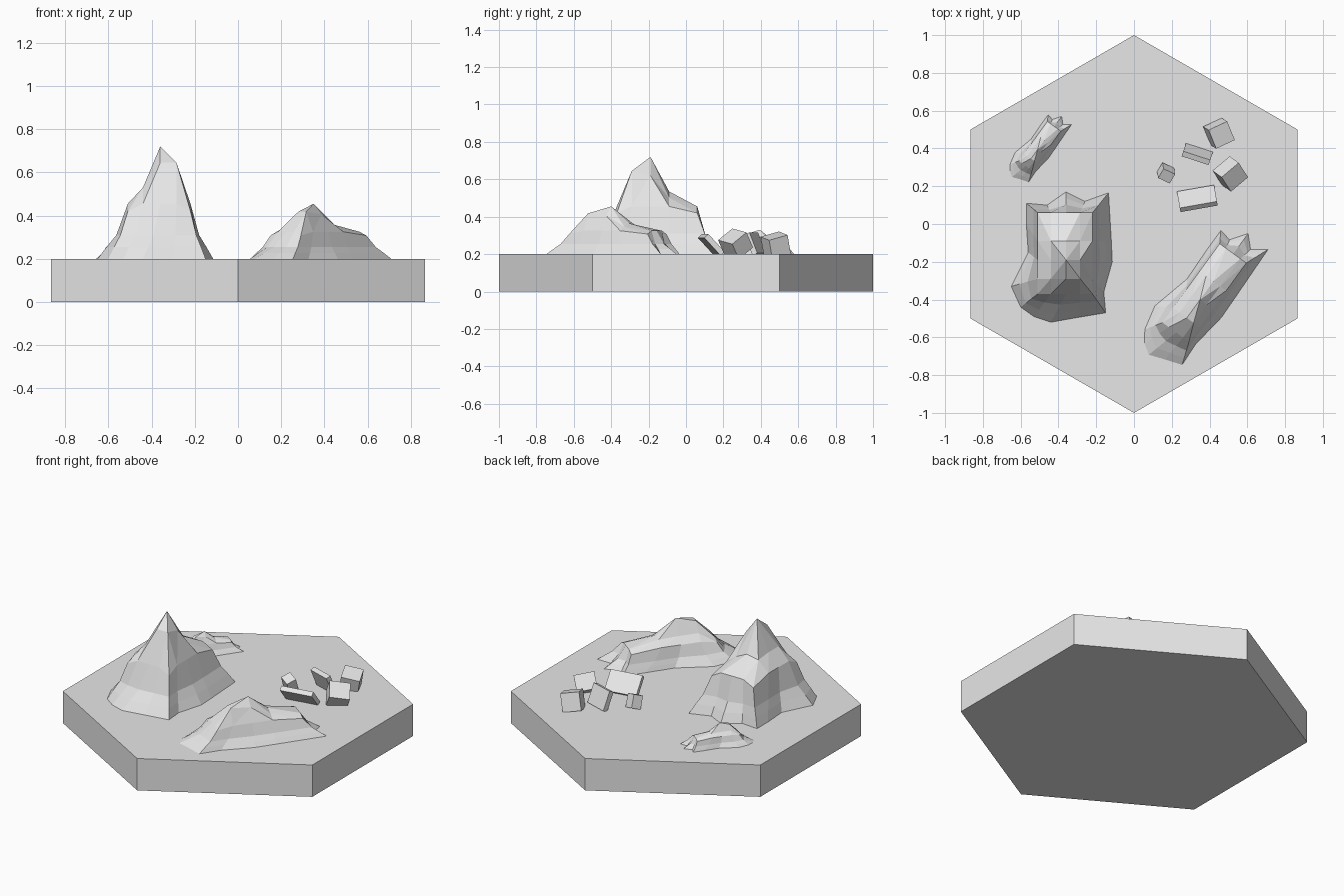
import bpy
import bmesh
from math import radians

if "Cube" in bpy.data.objects:
    bpy.data.objects.remove(bpy.data.objects["Cube"], do_unlink=True)

BASE_TOP = 0.2
PEAK_XY = (-0.36, -0.19)

stone = bpy.data.materials.new("pale_grey_stone")
stone.use_nodes = True
stone.diffuse_color = (0.8, 0.8, 0.8, 1)
stone.node_tree.nodes["Principled BSDF"].inputs["Base Color"].default_value = (0.8, 0.8, 0.8, 1)


def add_object(name, mesh, location, rotation=(0, 0, 0), scale=(1, 1, 1)):
    """Place a mesh in the scene, with rotation given in degrees."""
    obj = bpy.data.objects.new(name, mesh)
    obj.location = location
    obj.rotation_euler = [radians(angle) for angle in rotation]
    obj.scale = scale
    bpy.context.collection.objects.link(obj)
    return obj


def mesh_from_bmesh(name, bm):
    """Turn a bmesh into a flat shaded stone mesh."""
    bmesh.ops.recalc_face_normals(bm, faces=bm.faces)
    mesh = bpy.data.meshes.new(name)
    bm.to_mesh(mesh)
    bm.free()
    mesh.materials.append(stone)
    return mesh


def lerp(a, b, factor):
    return a + (b - a) * factor


def build_mountain_mesh():
    """A five by five faceted summit with a skirt flaring to a ragged foot."""
    columns = (-0.51, -0.44, -0.36, -0.285, -0.22)
    rows = (-0.37, -0.29, -0.19, -0.09, 0.06)
    shoulder, corner = 0.455, 0.42
    summit = {
        (1, 1): 0.53, (2, 1): 0.645, (3, 1): 0.645,
        (1, 2): 0.53, (2, 2): 0.72, (3, 2): 0.62,
        (1, 3): 0.52, (2, 3): 0.535, (3, 3): 0.5,
    }
    # Foot outline, counter-clockwise from the front right corner
    foot = [
        (-0.6, -0.44), (-0.53, -0.49), (-0.44, -0.52), (-0.3, -0.495),
        (-0.15, -0.47), (-0.16, -0.36), (-0.115, -0.2), (-0.12, -0.09),
        (-0.135, 0.165), (-0.26, 0.12), (-0.36, 0.17), (-0.46, 0.1),
        (-0.57, 0.11), (-0.57, 0), (-0.56, -0.15), (-0.65, -0.33),
    ]
    # Pairs of height and how far the ring moves from foot to shoulder
    skirt_levels = ((0.31, 0.62), (0.255, 0.3), (BASE_TOP, 0))

    bm = bmesh.new()

    def vert(x, y, z):
        return bm.verts.new((x - PEAK_XY[0], y - PEAK_XY[1], z - BASE_TOP))

    # Summit grid
    grid = {}
    for i, x in enumerate(columns):
        for j, y in enumerate(rows):
            is_corner = i in (0, 4) and j in (0, 4)
            z = summit.get((i, j), corner if is_corner else shoulder)
            grid[i, j] = vert(x, y, z)
    for i in range(4):
        for j in range(4):
            quad = [grid[i, j], grid[i + 1, j], grid[i + 1, j + 1], grid[i, j + 1]]
            # Split each quad along the diagonal that runs to the peak
            if (i < 2) == (j < 2):
                bm.faces.new((quad[0], quad[1], quad[2]))
                bm.faces.new((quad[0], quad[2], quad[3]))
            else:
                bm.faces.new((quad[0], quad[1], quad[3]))
                bm.faces.new((quad[1], quad[2], quad[3]))

    # Skirt rings
    steps = range(4)
    border = [(i, 0) for i in steps] + [(4, j) for j in steps]
    border += [(4 - i, 4) for i in steps] + [(0, 4 - j) for j in steps]
    previous = [grid[key] for key in border]
    for height, factor in skirt_levels:
        ring = []
        for (i, j), (x, y) in zip(border, foot):
            ring.append(vert(lerp(x, columns[i], factor), lerp(y, rows[j], factor), height))
        for k in range(len(ring)):
            n = (k + 1) % len(ring)
            bm.faces.new((ring[k], ring[n], previous[n], previous[k]))
        previous = ring
    bm.faces.new(previous)
    return mesh_from_bmesh("mountain", bm)


# Hexagonal base tile
bm = bmesh.new()
bmesh.ops.create_circle(bm, cap_ends=True, segments=6, radius=1)
extruded = bmesh.ops.extrude_face_region(bm, geom=bm.faces[:])["geom"]
top_verts = [item for item in extruded if isinstance(item, bmesh.types.BMVert)]
bmesh.ops.translate(bm, verts=top_verts, vec=(0, 0, BASE_TOP))
for v in bm.verts:
    # Point the corners to the front and back
    if abs(v.co.x) > 0.99:
        v.co.x, v.co.y = 0, v.co.x
    elif abs(v.co.y) > 0.99:
        continue
    elif abs(v.co.x) < 0.6:
        v.co.x, v.co.y = -v.co.y, v.co.x
add_object("hexagonal_base", mesh_from_bmesh("hexagonal_base", bm), (0, 0, 0))

# Mountain, and the low ridges stretched from the same form
mountain = build_mountain_mesh()
add_object("mountain", mountain, (*PEAK_XY, BASE_TOP))
add_object("large_ridge", mountain, (0.35, -0.4, BASE_TOP), (0, 0, -36), (0.6, 1.2, 0.49))
add_object("small_ridge", mountain, (-0.51, 0.395, BASE_TOP), (0, 0, -36), (0.3, 0.6, 0.25))

# Scattered boulders and leaning slabs
bm = bmesh.new()
bmesh.ops.create_cube(bm, size=1)
block = mesh_from_bmesh("stone_block", bm)
rocks = {
    "back_boulder": ((0.45, 0.48, 0.245), (15, 10, 25), (0.11, 0.11, 0.11)),
    "side_boulder": ((0.51, 0.265, 0.255), (35, 10, 40), (0.12, 0.11, 0.1)),
    "front_slab": ((0.335, 0.135, 0.25), (-47, 0, 10), (0.2, 0.13, 0.03)),
    "middle_slab": ((0.335, 0.37, 0.255), (-68, 0, -18), (0.15, 0.12, 0.03)),
    "small_boulder": ((0.17, 0.27, 0.235), (20, 15, -25), (0.07, 0.06, 0.08)),
}
for name, (location, rotation, scale) in rocks.items():
    add_object(name, block, location, rotation, scale)
